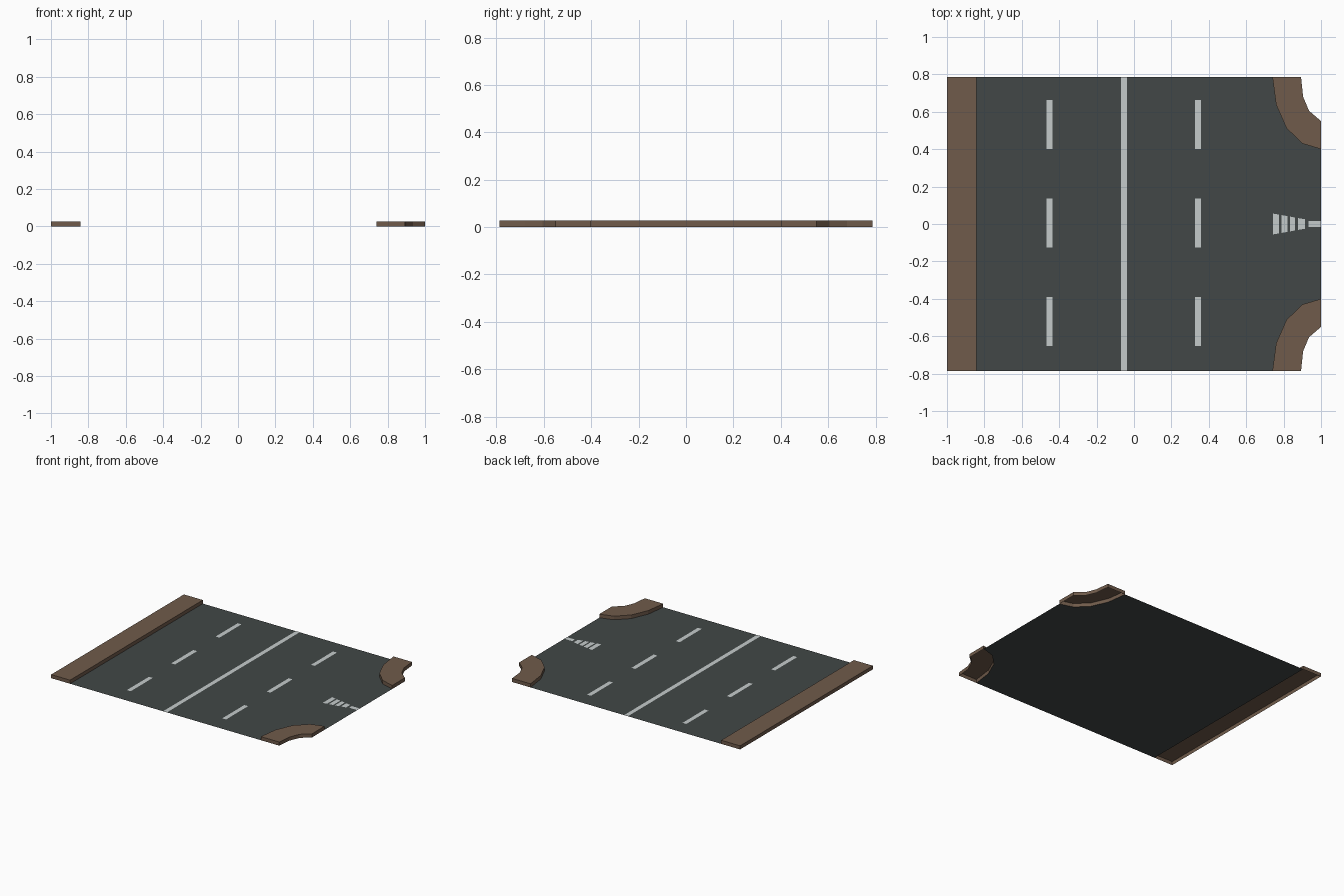
import bpy

if "Cube" in bpy.data.objects:
    bpy.data.objects.remove(bpy.data.objects["Cube"])

HALF_Y = 0.787    # half length of the road tile
KERB_H = 0.027    # pavement height
MARK_Z = 0.001    # paint sits just above the asphalt


def material(name, rgb):
    m = bpy.data.materials.new(name)
    m.diffuse_color = (*rgb, 1.0)
    m.use_nodes = True
    m.node_tree.nodes["Principled BSDF"].inputs["Base Color"].default_value = m.diffuse_color
    return m


ASPHALT = material("dark asphalt", (0.054, 0.064, 0.063))
BROWN = material("brown paving", (0.162, 0.105, 0.070))
PAINT = material("white paint", (0.56, 0.60, 0.60))


def make(name, verts, faces, mat):
    me = bpy.data.meshes.new(name)
    me.from_pydata(verts, [], faces)
    me.materials.append(mat)
    ob = bpy.data.objects.new(name, me)
    bpy.context.collection.objects.link(ob)
    return ob


def pavement(name, side_a, side_b):
    """Kerb slab with open underside; the two sides run in parallel."""
    ring = side_a + side_b[::-1]
    area = sum(p[0] * q[1] - q[0] * p[1] for p, q in zip(ring, ring[1:] + ring[:1]))
    if area < 0:
        ring.reverse()
    n = len(ring)
    verts = [(x, y, 0) for x, y in ring] + [(x, y, KERB_H) for x, y in ring]
    faces = [(i, (i + 1) % n, n + (i + 1) % n, n + i) for i in range(n)]
    faces.append(tuple(range(n, 2 * n)))
    return make(name, verts, faces, BROWN)


def plate(name, x0, x1, y0, y1):
    make(name, [(x0, y0, MARK_Z), (x1, y0, MARK_Z), (x1, y1, MARK_Z), (x0, y1, MARK_Z)],
         [(0, 1, 2, 3)], PAINT)


# Corner curves where the side road joins
outer = [(0.74, HALF_Y), (0.76, 0.637), (0.815, 0.513), (0.90, 0.43), (1.0, 0.40)]
inner = [(0.893, HALF_Y), (0.904, 0.68), (0.936, 0.605), (1.0, 0.55)]

# Road surface: quads between the mirrored edges
edge = [(-0.843, HALF_Y)] + outer
verts = [(x, s * y, 0) for x, y in edge for s in (-1, 1)]
faces = [(2 * i, 2 * i + 2, 2 * i + 3, 2 * i + 1) for i in range(len(edge) - 1)]
make("road_surface", verts, faces, ASPHALT)

# Pavements
pavement("straight_pavement", [(-1, -HALF_Y), (-1, HALF_Y)],
         [(-0.843, -HALF_Y), (-0.843, HALF_Y)])
for name, s in (("back_corner_pavement", 1), ("front_corner_pavement", -1)):
    pavement(name, [(x, s * y) for x, y in outer], [(x, s * y) for x, y in inner])

# Centre line and lane dashes
plate("centre_line", -0.07, -0.038, -HALF_Y, HALF_Y)
for side, x in (("left", -0.451), ("right", 0.341)):
    for i in range(3):
        y = 0.532 - i * 0.526
        plate(f"{side}_lane_dash_{i + 1}", x - 0.016, x + 0.016, y - 0.131, y + 0.131)


# Tapering bars in the side road mouth, ending in a short line
def taper(x):
    return 0.056 - (x - 0.743) * 0.18


for i, (x0, x1) in enumerate([(0.742, 0.774), (0.788, 0.820), (0.833, 0.862), (0.877, 0.914)]):
    a, b = taper(x0), taper(x1)
    make(f"junction_bar_{i + 1}",
         [(x0, -a, MARK_Z), (x1, -b, MARK_Z), (x1, b, MARK_Z), (x0, a, MARK_Z)],
         [(0, 1, 2, 3)], PAINT)
plate("junction_line", 0.934, 1.0, -0.016, 0.016)
